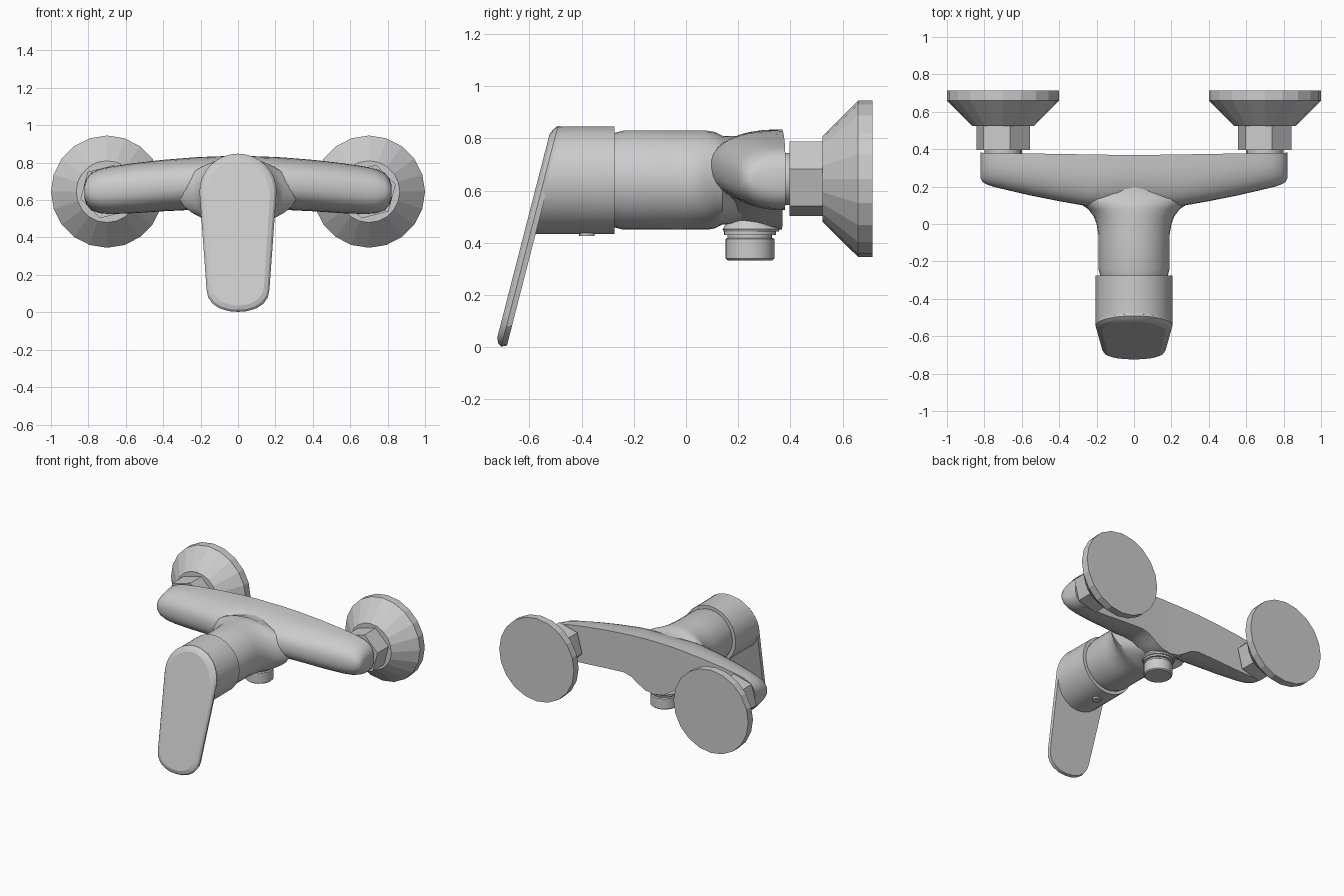
import bpy, bmesh
from math import sin, cos, pi, radians
from mathutils import Vector, Matrix

if "Cube" in bpy.data.objects:
    bpy.data.objects.remove(bpy.data.objects["Cube"])

metal = bpy.data.materials.new("satin grey metal")
metal.use_nodes = True
GREY = (0.6, 0.6, 0.6, 1)
metal.diffuse_color = GREY
metal.node_tree.nodes["Principled BSDF"].inputs["Base Color"].default_value = GREY

AXIS_Z = 0.64  # height of the valve body axis


def loft(name, rings, smooth=30):
    """Skin a list of equal-length closed rings and cap both ends."""
    bm = bmesh.new()
    rows = [[bm.verts.new(p) for p in ring] for ring in rings]
    n = len(rows[0])
    for a, b in zip(rows, rows[1:]):
        for i in range(n):
            j = (i + 1) % n
            bm.faces.new((a[i], a[j], b[j], b[i]))
    bm.faces.new(rows[0])
    bm.faces.new(rows[-1])
    bmesh.ops.recalc_face_normals(bm, faces=bm.faces)
    mesh = bpy.data.meshes.new(name)
    bm.to_mesh(mesh)
    bm.free()
    mesh.materials.append(metal)
    ob = bpy.data.objects.new(name, mesh)
    bpy.context.collection.objects.link(ob)
    if smooth:
        bpy.ops.object.select_all(action='DESELECT')
        ob.select_set(True)
        bpy.context.view_layer.objects.active = ob
        bpy.ops.object.shade_smooth_by_angle(angle=radians(smooth))
    return ob


def turned(name, profile, centre, along_y=False, sides=24, phase=0, smooth=30):
    """Turn a (radius, position) profile about the z or y axis."""
    rings = []
    for r, h in profile:
        ring = []
        for i in range(sides):
            a = 2 * pi * i / sides + phase
            u, v = r * cos(a), r * sin(a)
            ring.append(Vector(centre) + Vector((u, h, v) if along_y else (u, v, h)))
        rings.append(ring)
    return loft(name, rings, smooth)


# Cross bar: D-shaped sections (x, top, bottom, front), lobed down in the middle
half = [(0, .835, .45, .08), (.07, .835, .462, .08), (.13, .833, .497, .083),
        (.18, .831, .532, .088), (.24, .828, .548, .094), (.4, .815, .54, .122),
        (.55, .798, .53, .152), (.68, .779, .525, .182), (.74, .765, .53, .196),
        (.785, .745, .545, .21), (.81, .715, .575, .225), (.82, .685, .605, .245)]
stations = [(-x, t, b, f) for x, t, b, f in reversed(half[1:])] + half
STEPS = 18
rings = []
for x, top, bottom, front in stations:
    back = .368 + .016 * abs(x)
    ring = []
    for i in range(STEPS + 1):
        a = pi * i / STEPS - pi / 2
        s, c = sin(a), max(cos(a), 0)
        z = (top + bottom) / 2 + (top - bottom) / 2 * abs(s) ** .85 * (1 if s > 0 else -1)
        ring.append((x, back - (back - front) * c ** .8, z))
    rings.append(ring)
loft("cross_bar", rings, 40)

# Valve body, flaring sideways into the bar: (y, half width, half height)
flare = [(-.28, .18, .18), (-.24, .19, .19), (-.06, .19, .19), (0, .2, .19),
         (.04, .215, .19), (.08, .245, .19), (.11, .29, .185), (.14, .32, .17),
         (.2, .19, .17), (.3, .17, .17)]
loft("valve_body", [[(w * cos(2 * pi * i / 28), y, AXIS_Z + h * sin(2 * pi * i / 28))
                     for i in range(28)] for y, w, h in flare])


def lever_front(z):
    """Slanted plane of the lever's front face."""
    return -.733 + .257 * z


# Cartridge cap, cut on the lever's slant
circle = [(.206 * cos(2 * pi * i / 24), AXIS_Z + .206 * sin(2 * pi * i / 24)) for i in range(24)]
loft("cartridge_cap", [[(x, -.275, z) for x, z in circle],
                       [(x, lever_front(z) + .035, z) for x, z in circle]])

# Lever: round top, tapering sides, rounded tip, bevelled front
outline = [(.206 * cos(pi * i / 16), .645 + .203 * sin(pi * i / 16)) for i in range(17)]
tip = [(.168, .12), (.16, .08), (.135, .045), (.1, .022), (.05, .006)]
outline += [(-x, z) for x, z in tip] + [(0, .002)] + tip[::-1]


def lever_ring(offset, inset):
    ring = []
    for x, z in outline:
        x2 = x * (1 - inset / .2)
        z2 = .43 + (z - .43) * (1 - inset / .43)
        ring.append((x2, lever_front(z2) + offset, z2))
    return ring


loft("lever", [lever_ring(.045, .004), lever_ring(.024, 0),
               lever_ring(.01, .012), lever_ring(0, .034)], 20)

# Grub screw under the cap
turned("grub_screw", [(.03, 0), (.03, .03)], (0, -.38, .426), sides=12)

# Shower outlet under the body
turned("outlet_boss", [(.105, .443), (.11, .452), (.07, .51)], (0, .25, 0))
turned("outlet_collar", [(.1, .43), (.1, .45)], (0, .245, 0))
turned("outlet_neck", [(.085, .405), (.085, .44)], (0, .245, 0))
turned("outlet_nut", [(.086, .333), (.094, .34), (.094, .414), (.088, .418)], (0, .245, 0))

# Wall connections on both sides
for side, sx in (("left", 1), ("right", -1)):
    c = (sx * .7, 0, .645)
    turned(side + "_connector", [(.1, .34), (.1, .41)], c, True, 20)
    turned(side + "_hex_nut", [(.148, .396), (.148, .53)], c, True, 6, radians(15), 0)
    turned(side + "_wall_flange", [(.165, .524), (.3, .66), (.3, .714)], c, True, 20, 0, 0)
